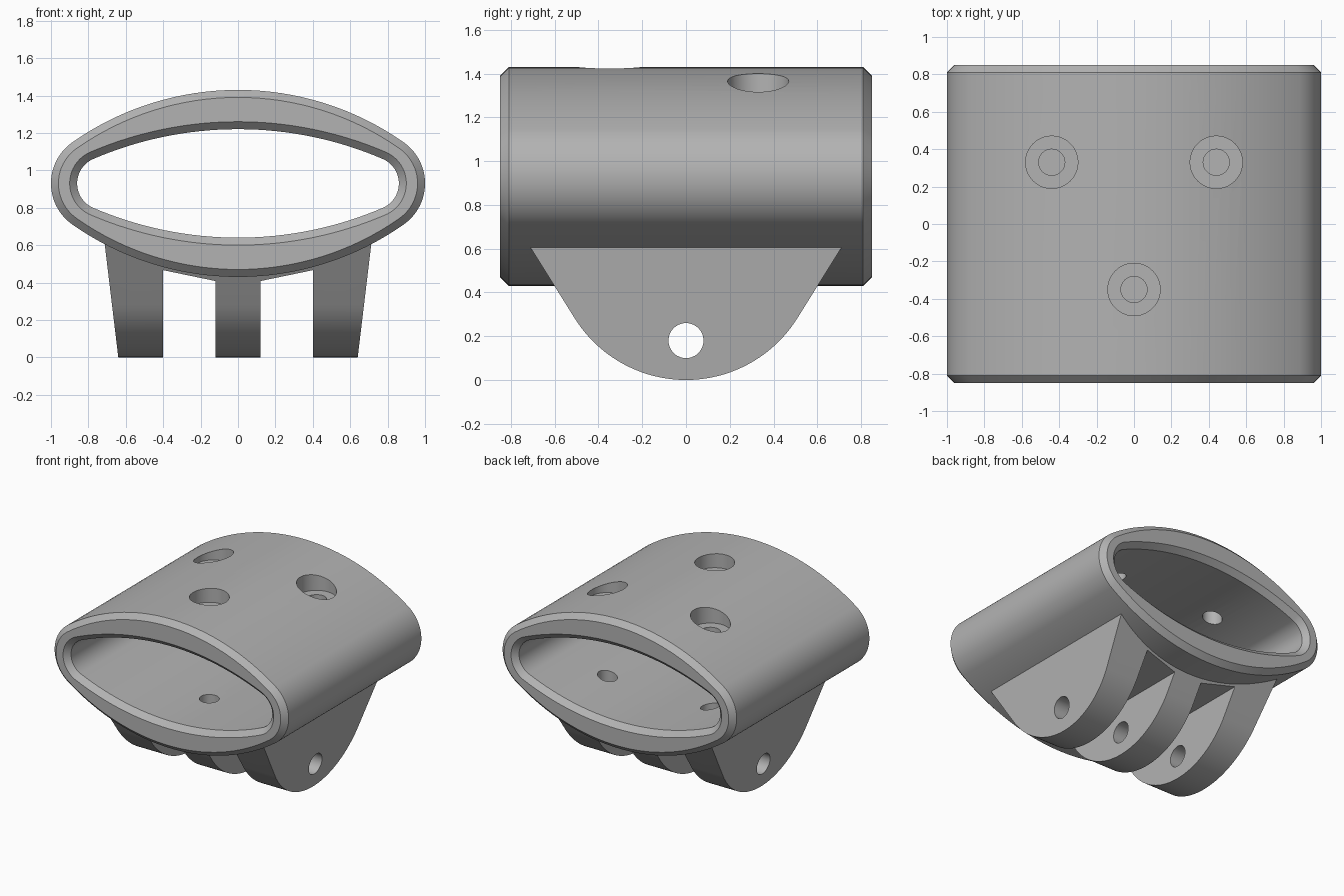
import bpy, bmesh
from math import sin, cos, pi, atan2, radians, sqrt

cube = bpy.data.objects.get("Cube")
if cube:
    bpy.data.objects.remove(cube, do_unlink=True)

MID_Z = 0.93      # height of the tube axis
BEVEL = 0.04

grey = bpy.data.materials.new("plain_grey")
grey.use_nodes = True
colour = (0.45, 0.45, 0.45, 1)
grey.diffuse_color = colour
grey.node_tree.nodes["Principled BSDF"].inputs["Base Color"].default_value = colour


def finish(name, bm):
    bmesh.ops.recalc_face_normals(bm, faces=bm.faces)
    mesh = bpy.data.meshes.new(name)
    bm.to_mesh(mesh)
    bm.free()
    mesh.materials.append(grey)
    obj = bpy.data.objects.new(name, mesh)
    bpy.context.collection.objects.link(obj)
    return obj


def loft(name, rings, closed=False):
    """Join rings of points with quads; cap the ends or close the loop."""
    bm = bmesh.new()
    loops = [[bm.verts.new(p) for p in ring] for ring in rings]
    pairs = list(zip(loops, loops[1:]))
    if closed:
        pairs.append((loops[-1], loops[0]))
    else:
        bm.faces.new(loops[0])
        bm.faces.new(loops[-1])
    n = len(loops[0])
    for a, b in pairs:
        for i in range(n):
            j = (i + 1) % n
            bm.faces.new((a[i], a[j], b[j], b[i]))
    return finish(name, bm)


def oval(a, b, big, grow=0, steps=16):
    """Four-arc oval with half-axes a and b and crown radius big."""
    small = (a * a + b * b - 2 * big * b) / (2 * (a - big))
    join = atan2(big - b, a - small)
    quarter = []
    for i in range(steps):
        t = join * i / steps
        quarter.append((a - small + (small + grow) * cos(t), (small + grow) * sin(t)))
    for i in range(steps + 1):
        t = join + (pi / 2 - join) * i / steps
        quarter.append(((big + grow) * cos(t), b - big + (big + grow) * sin(t)))
    top = quarter + [(-x, z) for x, z in quarter[-2::-1]]
    return top + [(x, -z) for x, z in top[-2:0:-1]]


def cylinder(name, radius, low, high, x=0, y=0, sides=48):
    turn = [2 * pi * i / sides for i in range(sides)]
    return loft(name, [[(x + radius * cos(t), y + radius * sin(t), z) for t in turn]
                       for z in (low, high)])


def combine(target, tool, operation):
    mod = target.modifiers.new("bool", 'BOOLEAN')
    mod.operation, mod.solver, mod.object = operation, 'EXACT', tool
    bpy.context.view_layer.objects.active = target
    bpy.ops.object.modifier_apply(modifier=mod.name)
    bpy.data.objects.remove(tool, do_unlink=True)


# Hollow oval tube with chamfered rims
outer = dict(a=1.0, b=0.5, big=1.54)
inner = dict(a=0.86, b=0.29, big=1.96)
sections = [(outer, 0, -0.81), (outer, 0, 0.81), (outer, -BEVEL, 0.85), (inner, BEVEL, 0.85),
            (inner, 0, 0.81), (inner, 0, -0.81), (inner, BEVEL, -0.85), (outer, -BEVEL, -0.85)]
body = loft("mounting_tube", [[(x, y, MID_Z + z) for x, z in oval(**shape, grow=g)]
                              for shape, g, y in sections], closed=True)

# Tapered bracket block with a rounded underside
R, sweep = 0.6, radians(58)
arc = [(R * sin(t), R - R * cos(t))
       for t in [sweep * (i / 20 - 1) for i in range(41)]]
profile = [(-0.72, 0.62)] + arc + [(0.72, 0.62)]
bracket = loft("bracket", [[(s * (0.64 + 0.12 * z), y, z) for y, z in profile]
                           for s in (-1, 1)])

# Slots that divide the block into three lugs
for s in (-1, 1):
    slot = [(0.12, -0.1), (0.40, -0.1), (0.40, 0.466), (0.12, 0.408)]
    combine(bracket, loft("slot_cutter", [[(s * x, y, z) for x, z in slot]
                                          for y in (-1, 1)]), 'DIFFERENCE')

# Pin hole through the lugs
turns = [2 * pi * i / 48 for i in range(48)]
combine(bracket, loft("pin_cutter", [[(x, 0.08 * cos(t), 0.18 + 0.08 * sin(t)) for t in turns]
                                     for x in (-1, 1)]), 'DIFFERENCE')
combine(body, bracket, 'UNION')

# Counterbored screw holes, continuing as blind holes in the floor
for x, y, seat in ((-0.44, 0.33, 1.27), (0.44, 0.33, 1.27), (0, -0.35, 1.32)):
    combine(body, cylinder("counterbore_cutter", 0.14, seat, 1.6, x, y), 'DIFFERENCE')
    combine(body, cylinder("screw_cutter", 0.07, 0.55, 1.5, x, y), 'DIFFERENCE')

body.name = "tube_with_lugs"
bpy.ops.object.select_all(action='DESELECT')
body.select_set(True)
bpy.context.view_layer.objects.active = body
bpy.ops.object.shade_smooth_by_angle(angle=radians(25))
